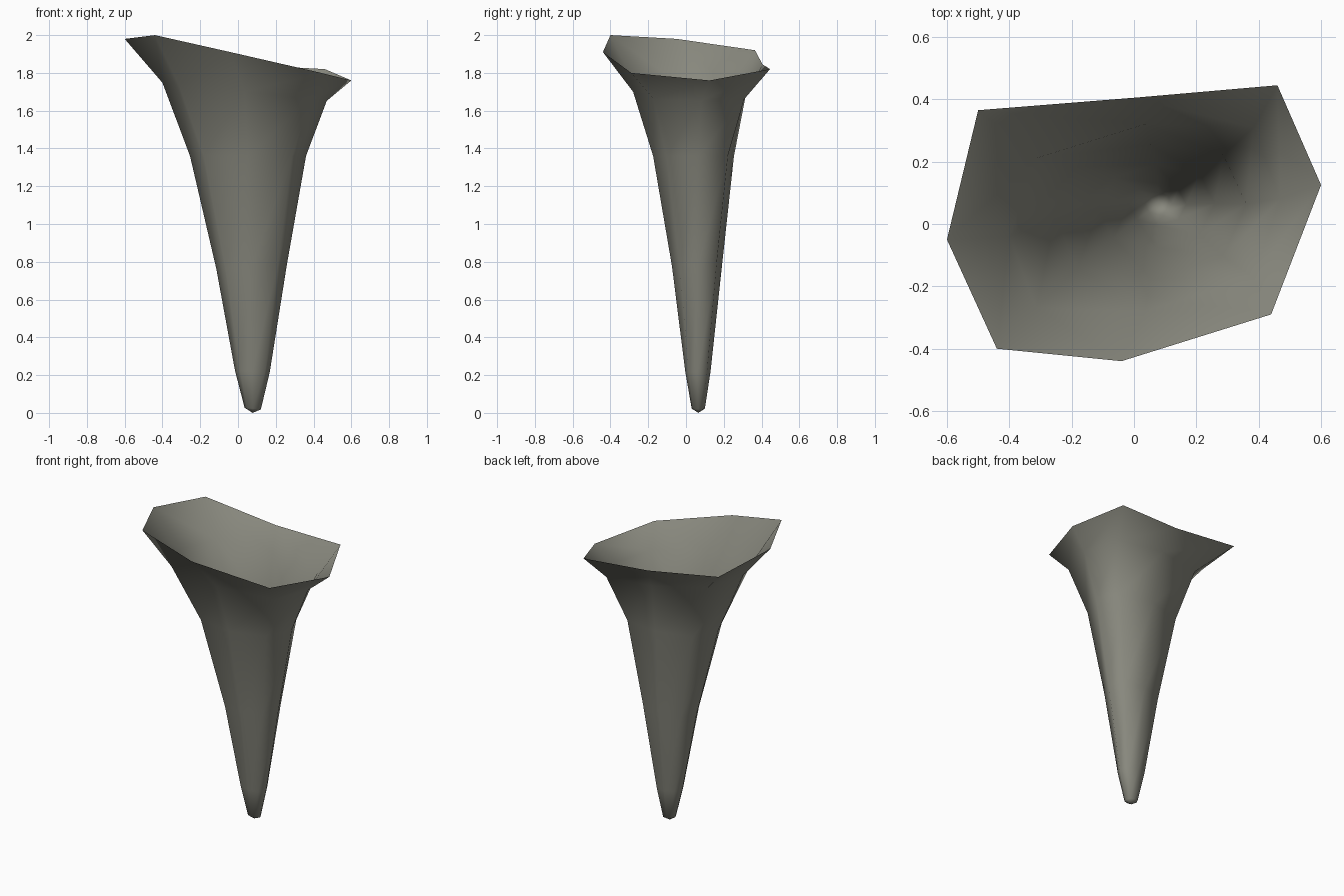
import bpy, bmesh

cube = bpy.data.objects.get("Cube")
if cube:
    bpy.data.objects.remove(cube)

# One stone-grey material
mat = bpy.data.materials.new("olive_grey")
mat.use_nodes = True
colour = (0.25, 0.25, 0.21, 1)
mat.diffuse_color = colour
mat.node_tree.nodes["Principled BSDF"].inputs["Base Color"].default_value = colour

# Eight directions around the funnel, counter-clockwise from +x
DIRECTIONS = [(1, 0), (1, 1), (0, 1), (-1, 1), (-1, 0), (-1, -1), (0, -1), (1, -1)]


def ring(cx, cy, z, rx, ry, corner, skew, tilt):
    """Eight-sided ring; corner sets squareness, skew and tilt follow x."""
    points = []
    for dx, dy in DIRECTIONS:
        f = corner if dx and dy else 1
        x = dx * f * rx
        points.append((cx + x, cy + dy * f * ry + skew * x, z + tilt * x))
    return points


# Cross-sections from the tip up to the flare
rings = [
    ring(0.078, 0.065, 0.023, 0.043, 0.035, 0.72, 0, -0.1),
    ring(0.076, 0.063, 0.22, 0.092, 0.067, 0.72, 0, -0.05),
    ring(0.072, 0.058, 0.775, 0.187, 0.132, 0.74, 0.04, 0.06),
    ring(0.053, 0.04, 1.36, 0.307, 0.214, 0.76, 0.08, 0),
    ring(0.035, 0.02, 1.70, 0.435, 0.30, 0.80, 0.14, -0.11),
]
# Irregular open rim
rings.append([
    (0.60, 0.125, 1.76), (0.46, 0.445, 1.82), (0.0, 0.405, 1.845), (-0.50, 0.365, 1.92),
    (-0.60, -0.05, 1.98), (-0.44, -0.40, 2.0), (-0.04, -0.44, 1.91), (0.44, -0.29, 1.80),
])

# Funnel skin
bm = bmesh.new()
loops = [[bm.verts.new(p) for p in r] for r in rings]
for low, high in zip(loops, loops[1:]):
    for i in range(8):
        j = (i + 1) % 8
        bm.faces.new((low[i], low[j], high[j], high[i]))

# Blunt closed tip
tip = bm.verts.new((0.078, 0.065, 0))
for i in range(8):
    bm.faces.new((tip, loops[0][(i + 1) % 8], loops[0][i]))

for face in bm.faces:
    face.smooth = True
mesh = bpy.data.meshes.new("funnel")
bm.to_mesh(mesh)
bm.free()
mesh.materials.append(mat)
funnel = bpy.data.objects.new("funnel", mesh)
bpy.context.collection.objects.link(funnel)
